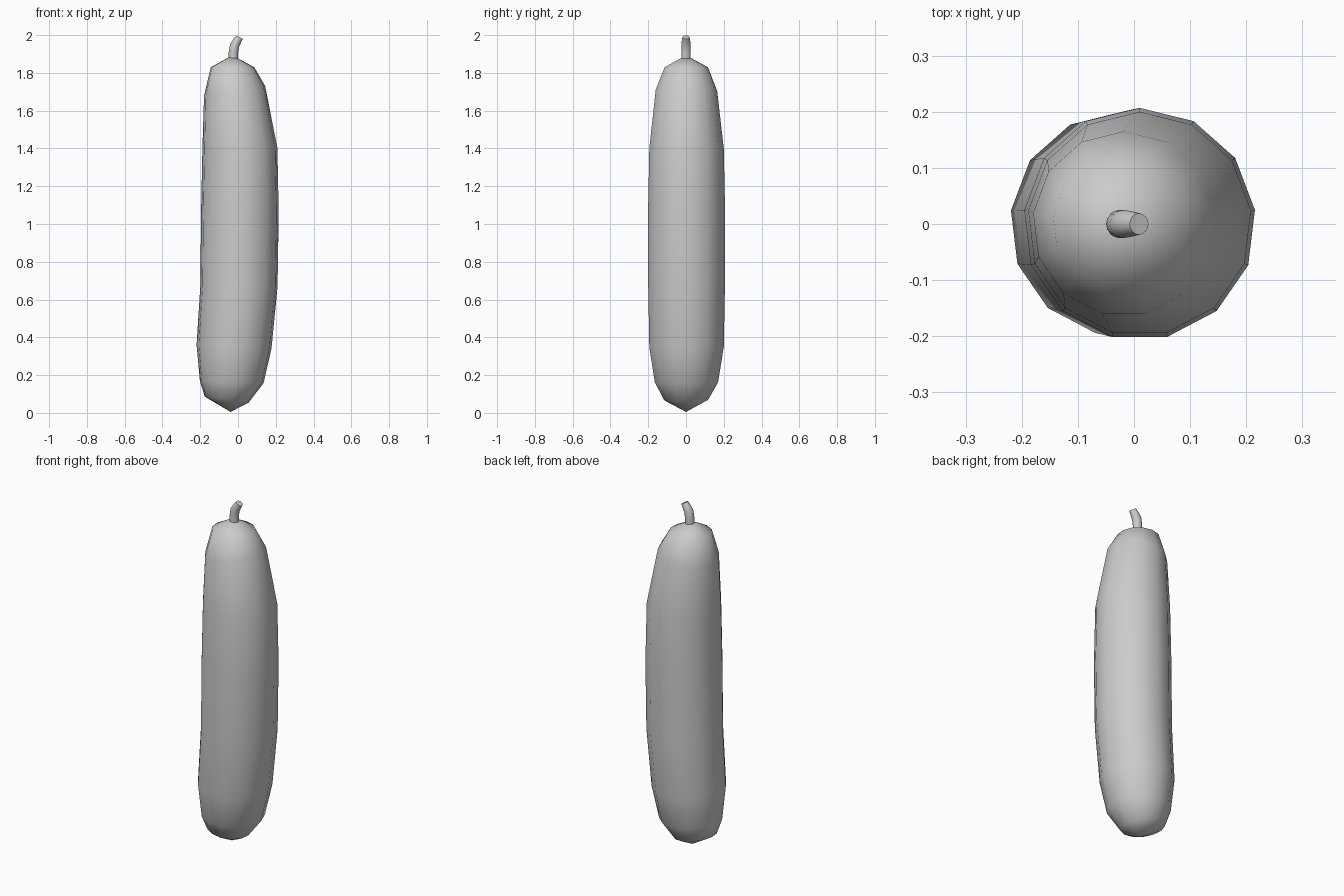
import bpy, bmesh, math

cube = bpy.data.objects.get("Cube")
if cube:
    bpy.data.objects.remove(cube, do_unlink=True)

grey = bpy.data.materials.new("plain grey")
grey.use_nodes = True
grey.diffuse_color = (0.6, 0.6, 0.6, 1)
grey.node_tree.nodes["Principled BSDF"].inputs["Base Color"].default_value = (0.6, 0.6, 0.6, 1)


def loft(name, rings, sides, start, end=None, end_sharp=False):
    """Skin tilted rings, each (centre x, centre z, radius, tilt); close with poles or a flat cap."""
    bm = bmesh.new()
    loops = []
    for cx, cz, r, tilt in rings:
        loop = []
        for i in range(sides):
            a = math.pi / 2 + math.tau * i / sides
            u, y = r * math.cos(a), r * math.sin(a)
            loop.append(bm.verts.new((cx + u * math.cos(tilt), y, cz + u * math.sin(tilt))))
        loops.append(loop)
    for low, high in zip(loops, loops[1:]):
        for i in range(sides):
            j = (i + 1) % sides
            bm.faces.new((low[i], low[j], high[j], high[i]))
    for loop, pole in ((loops[0], start), (loops[-1], end)):
        if pole:
            tip = bm.verts.new((pole[0], 0, pole[1]))
            for i in range(sides):
                bm.faces.new((loop[i], loop[(i + 1) % sides], tip))
        else:
            bm.faces.new(loop)
    bmesh.ops.recalc_face_normals(bm, faces=bm.faces)
    for face in bm.faces:
        face.smooth = len(face.verts) < 5
    for edge in bm.edges:
        edge.smooth = all(f.smooth for f in edge.link_faces)
    mesh = bpy.data.meshes.new(name)
    bm.to_mesh(mesh)
    bm.free()
    mesh.materials.append(grey)
    obj = bpy.data.objects.new(name, mesh)
    bpy.context.collection.objects.link(obj)
    return obj


# Long, slightly curved body, listed from the bottom up
body = loft("body", [
    (-0.06, 0.07, 0.118, -0.14),
    (-0.033, 0.163, 0.17, -0.03),
    (-0.021, 0.35, 0.2, -0.05),
    (0.005, 0.67, 0.206, 0.0),
    (0.01, 1.06, 0.207, 0.0),
    (0.01, 1.4, 0.2, 0.02),
    (-0.018, 1.705, 0.165, 0.16),
    (-0.029, 1.83, 0.116, 0.0),
], 13, (-0.04, 0.005), (-0.03, 1.893))

# Bent stalk with a flat end
stalk = loft("stalk", [
    (-0.025, 1.87, 0.025, 0.0),
    (-0.024, 1.91, 0.025, -0.04),
    (-0.018, 1.945, 0.025, -0.25),
    (-0.006, 1.967, 0.023, -0.45),
    (0.009, 1.989, 0.019, -0.5),
], 16, None)
